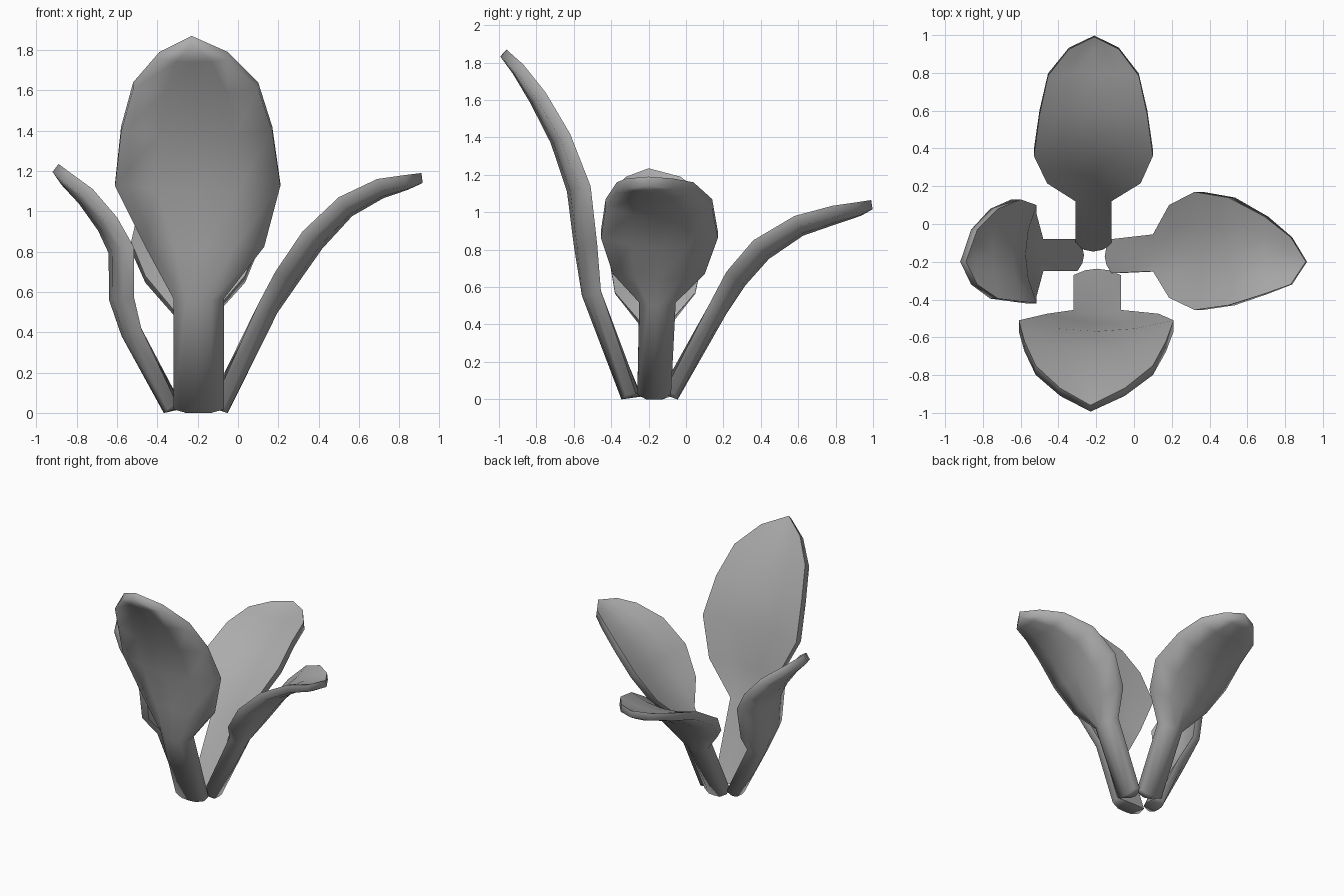
import bpy, bmesh
from mathutils import Vector

if "Cube" in bpy.data.objects:
    bpy.data.objects.remove(bpy.data.objects["Cube"])

SAG = (-.025, .02, .05, .06, .05, .04, .02, 0)      # cupping of each row, inner side
RIM = (.055, .055, .06, .06, .06, .06, .055, .05)   # thickness at the rim
MID = (.115, .085, .075, .07, .065, .06, .055, .05)  # thickness along the midrib
COLS = (-1, -.5, 0, .5, 1)

grey = bpy.data.materials.new("dark_grey")
grey.diffuse_color = (.41, .41, .41, 1)
grey.use_nodes = True
grey.node_tree.nodes["Principled BSDF"].inputs["Base Color"].default_value = grey.diffuse_color


def leaf(name, axis, sign, rows):
    """rows: (distance outward, height, low side, high side) of the inner rim."""
    bm = bmesh.new()
    n = len(rows)

    def place(d, lateral, z):
        d *= sign
        z = max(z, 0)
        return bm.verts.new((d, lateral, z) if axis == 'x' else (lateral, d, z))

    inner, outer = [], []
    for i, (d, z, lo, hi) in enumerate(rows):
        a, b = rows[max(i - 1, 0)], rows[min(i + 1, n - 1)]
        t = Vector((b[0] - a[0], b[1] - a[1])).normalized()
        nor = Vector((t.y, -t.x))
        ri, ro = [], []
        for u in COLS:
            bow = 1 - u * u
            p = Vector((d, z)) + nor * SAG[i] * bow
            if i == 0:
                p -= t * .03 * bow                  # pointed foot
            q = p + nor * (RIM[i] + (MID[i] - RIM[i]) * bow)
            lat = (lo + hi) / 2 + u * (hi - lo) / 2
            ri.append(place(p.x, lat, p.y))
            ro.append(place(q.x, lat, q.y))
        inner.append(ri)
        outer.append(ro)

    # inner and outer skins, side rims, foot and tip caps
    m = len(COLS) - 1
    for i in range(n - 1):
        for g in (inner, outer):
            for j in range(m):
                bm.faces.new((g[i][j], g[i][j + 1], g[i + 1][j + 1], g[i + 1][j]))
        for j in (0, m):
            bm.faces.new((inner[i][j], outer[i][j], outer[i + 1][j], inner[i + 1][j]))
    for i in (0, n - 1):
        for j in range(m):
            bm.faces.new((inner[i][j], inner[i][j + 1], outer[i][j + 1], outer[i][j]))
    bmesh.ops.remove_doubles(bm, verts=bm.verts, dist=1e-4)
    bmesh.ops.recalc_face_normals(bm, faces=bm.faces)

    me = bpy.data.meshes.new(name)
    bm.to_mesh(me)
    bm.free()
    me.materials.append(grey)
    ob = bpy.data.objects.new(name, me)
    bpy.context.collection.objects.link(ob)
    bpy.ops.object.select_all(action='DESELECT')
    ob.select_set(True)
    bpy.context.view_layer.objects.active = ob
    bpy.ops.object.shade_smooth_by_angle(angle=1.45)  # back rolls softly into the rim


# tall upright leaf
leaf("front_leaf", 'y', -1, [
    (.27, .035, -.32, -.07), (.455, .58, -.32, -.07), (.475, .83, -.46, .13),
    (.51, 1.14, -.61, .21), (.62, 1.42, -.58, .17), (.75, 1.64, -.52, .10),
    (.87, 1.79, -.39, -.05), (.96, 1.87, -.23, -.23)])
# long spreading leaves
leaf("back_leaf", 'y', 1, [
    (-.11, .05, -.31, -.12), (.12, .50, -.31, -.12), (.215, .68, -.46, .035),
    (.36, .85, -.53, .10), (.58, .98, -.50, .07), (.785, 1.035, -.455, .025),
    (.925, 1.055, -.345, -.08), (.99, 1.065, -.21, -.21)])
leaf("right_leaf", 'x', 1, [
    (-.12, .05, -.26, -.08), (.10, .54, -.25, -.055), (.185, .70, -.39, .10),
    (.32, .90, -.455, .17), (.50, 1.07, -.43, .14), (.69, 1.16, -.37, .04),
    (.83, 1.18, -.32, -.07), (.91, 1.19, -.20, -.20)])
# short steep leaf
leaf("left_leaf", 'x', -1, [
    (.30, .04, -.25, -.08), (.48, .42, -.25, -.08), (.515, .57, -.38, .05),
    (.515, .82, -.42, .10), (.60, .97, -.41, .13), (.72, 1.11, -.395, .08),
    (.83, 1.19, -.32, -.03), (.89, 1.235, -.20, -.20)])
